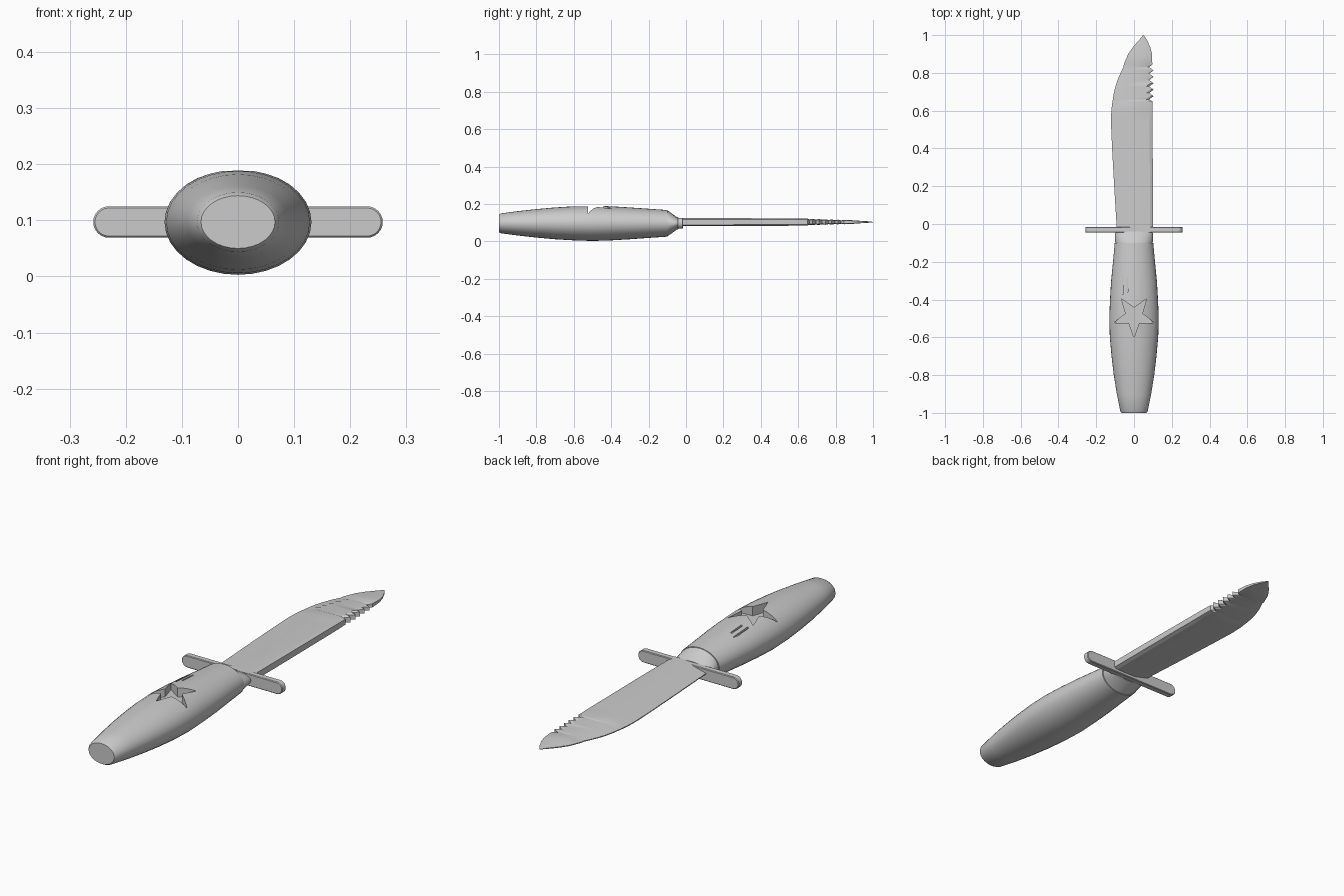
import bpy, bmesh
from math import sin, cos, pi, radians

cube = bpy.data.objects.get("Cube")
if cube:
    bpy.data.objects.remove(cube, do_unlink=True)

ZC = 0.097  # height of the long axis

grey = bpy.data.materials.new("plain_grey")
grey.use_nodes = True
grey.diffuse_color = (0.6, 0.6, 0.6, 1)
grey.node_tree.nodes["Principled BSDF"].inputs["Base Color"].default_value = (0.6, 0.6, 0.6, 1)


def loft(name, rings):
    """Skin a list of equal-length point rings and cap both ends."""
    bm = bmesh.new()
    loops = [[bm.verts.new(p) for p in ring] for ring in rings]
    n = len(loops[0])
    for a, b in zip(loops, loops[1:]):
        for i in range(n):
            j = (i + 1) % n
            bm.faces.new((a[i], a[j], b[j], b[i]))
    bm.faces.new(loops[0])
    bm.faces.new(loops[-1])
    bmesh.ops.recalc_face_normals(bm, faces=bm.faces)
    mesh = bpy.data.meshes.new(name)
    bm.to_mesh(mesh)
    bm.free()
    obj = bpy.data.objects.new(name, mesh)
    bpy.context.collection.objects.link(obj)
    mesh.materials.append(grey)
    return obj


def activate(obj):
    bpy.ops.object.select_all(action='DESELECT')
    obj.select_set(True)
    bpy.context.view_layer.objects.active = obj


def smooth(obj, angle):
    activate(obj)
    bpy.ops.object.shade_smooth_by_angle(angle=radians(angle))


def carve(obj, cutter):
    cutter.hide_render = True
    mod = obj.modifiers.new("carve", 'BOOLEAN')
    mod.operation = 'DIFFERENCE'
    mod.solver = 'EXACT'
    mod.object = cutter
    activate(obj)
    bpy.ops.object.modifier_apply(modifier=mod.name)
    bpy.data.objects.remove(cutter, do_unlink=True)


def prism(name, outline, z0, z1):
    return loft(name, [[(x, y, z) for x, y in outline] for z in (z0, z1)])


def ellipse(y, rx, rz, n=32):
    return [(rx * cos(2 * pi * i / n), y, ZC + rz * sin(2 * pi * i / n)) for i in range(n)]


# Handle: barrel-shaped oval grip
grip = [(-1.0, .066, .047), (-.99, .073, .053), (-.9, .091, .065), (-.8, .107, .076),
        (-.7, .119, .085), (-.6, .128, .091), (-.5, .131, .094), (-.4, .127, .091),
        (-.3, .121, .085), (-.2, .111, .078), (-.1, .102, .071)]
handle = loft("handle", [ellipse(*g) for g in grip])

# Star recess and two small slits in the upper side
star = [((.112, .046)[i % 2] * cos(-pi / 2 + i * pi / 5),
         -.488 + (.112, .046)[i % 2] * sin(-pi / 2 + i * pi / 5)) for i in range(10)]
carve(handle, prism("star_cutter", star, .146, .3))
for x, y0, y1, floor in ((-.06, -.37, -.265, .165), (-.035, -.36, -.28, .173)):
    carve(handle, prism("slit_cutter", [(x - .004, y0), (x + .004, y0),
                                        (x + .004, y1), (x - .004, y1)], floor, .3))
smooth(handle, 35)

# Collar narrowing toward the guard
collar = loft("collar", [ellipse(-.1, .097, .068), ellipse(-.094, .1, .066),
                         ellipse(-.05, .1, .034), ellipse(-.04, .096, .03)])
smooth(collar, 35)


# Guard: flat bar with round ends
def capsule(y, r, n=12):
    ends = []
    for side in (1, -1):
        for i in range(n + 1):
            a = side * pi / 2 - pi / 2 + pi * i / n - pi / 2 + pi / 2
            a = -pi / 2 + pi * i / n + (0 if side > 0 else pi)
            ends.append((side * .23 + r * cos(a), y, ZC + r * sin(a)))
    return ends


guard = loft("guard", [capsule(-.045, .025), capsule(-.042, .028),
                       capsule(-.019, .028), capsule(-.016, .025)])
smooth(guard, 35)


# Blade: edge on -x, thick spine on +x
def section(y, edge, ridge, spine, h):
    zc = .104
    half = [(ridge, h), (spine - .016, h), (spine, h * .7)]
    upper = [(edge, .002)] + half
    return ([(x, y, zc + z) for x, z in upper] +
            [(x, y, zc - z) for x, z in reversed(upper)])


stations = [(-.045, -.09, -.015, .1, .021), (.2, -.105, -.017, .1, .021),
            (.4, -.116, -.02, .099, .02), (.54, -.122, -.03, .098, .02),
            (.6, -.12, -.04, .098, .019), (.65, -.114, -.048, .097, .018)]
# Saw teeth with grooves running across the sides
edge_at = lambda y: -.112 + 1.25 * (y - .66) ** 2 + .12 * (y - .66)
for i in range(11):
    y = .66 + .017 * i
    peak = i % 2
    h = .0175 - .0055 * i / 10
    stations.append((y, edge_at(y), edge_at(y) + .055, .104 if peak else .08,
                     h if peak else h - .003))
stations += [(.845, -.054, -.005, .097, .012), (.9, -.031, .015, .095, .009),
             (.94, -.003, .03, .085, .006), (.975, .028, .042, .068, .004),
             (1.0, .048, .049, .052, .002)]
# Wide enough tip section to keep its faces valid
rings = [section(*s) for s in stations[:-1]]
tip = stations[-1]
rings.append([(tip[1] + .001 * k, tip[0], .104 + s * .001 * (1 if k else .5))
              for s, ks in ((1, (0, 1, 2, 3)), (-1, (3, 2, 1, 0))) for k in ks])
blade = loft("blade", rings)
smooth(blade, 20)
